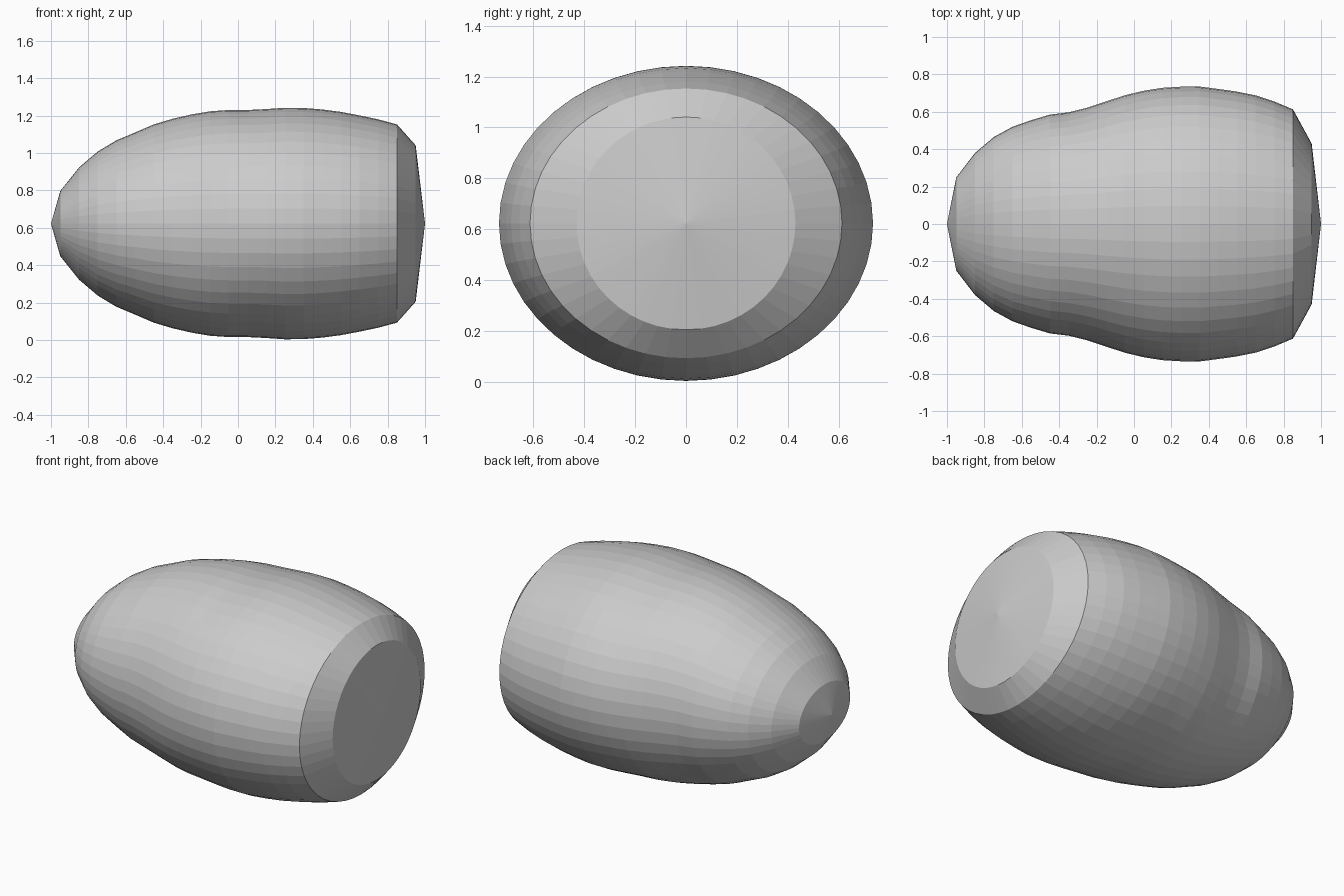
import bpy, bmesh
from math import sin, cos, pi

if "Cube" in bpy.data.objects:
    bpy.data.objects.remove(bpy.data.objects["Cube"])

SIDES = 48
CENTRE_Z = 0.623

# Half-width (y) and half-height (z) of each ring, from x = -0.95 in steps of 0.1
rings = [(0.25, 0.175), (0.38, 0.30), (0.465, 0.385), (0.52, 0.445), (0.555, 0.487),
         (0.585, 0.53), (0.597, 0.56), (0.622, 0.583), (0.655, 0.60), (0.688, 0.607),
         (0.712, 0.607), (0.728, 0.612), (0.734, 0.619), (0.735, 0.618), (0.722, 0.61),
         (0.708, 0.597), (0.688, 0.578), (0.655, 0.557), (0.613, 0.53), (0.43, 0.418)]

bm = bmesh.new()


def add_ring(x, ry, rz):
    angles = [2 * pi * i / SIDES for i in range(SIDES)]
    return [bm.verts.new((x, ry * cos(a), CENTRE_Z + rz * sin(a))) for a in angles]


# Lofted shell
loops = [add_ring(-0.95 + 0.1 * i, ry, rz) for i, (ry, rz) in enumerate(rings)]
for a, b in zip(loops, loops[1:]):
    for i in range(SIDES):
        j = (i + 1) % SIDES
        bm.faces.new((a[i], a[j], b[j], b[i]))

# Shallow cone caps at both ends
for x, loop in ((-1, loops[0]), (1, loops[-1])):
    tip = bm.verts.new((x, 0, CENTRE_Z))
    for i in range(SIDES):
        bm.faces.new((loop[i], loop[(i + 1) % SIDES], tip))

bmesh.ops.recalc_face_normals(bm, faces=bm.faces)
mesh = bpy.data.meshes.new("rounded_body")
bm.to_mesh(mesh)
bm.free()
body = bpy.data.objects.new("rounded_body", mesh)
bpy.context.collection.objects.link(body)
